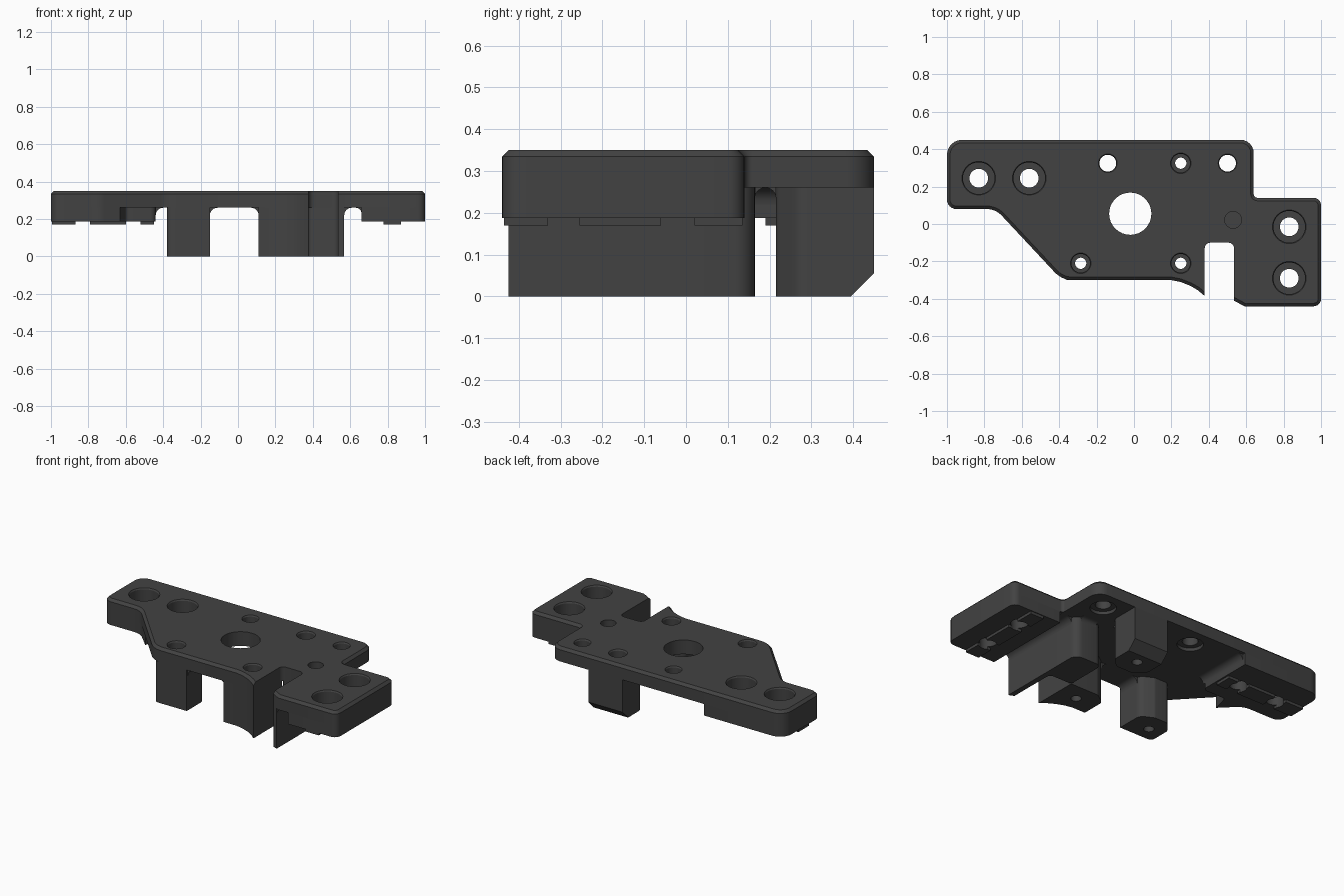
import bpy, bmesh, math
from mathutils import Vector

if "Cube" in bpy.data.objects:
    bpy.data.objects.remove(bpy.data.objects["Cube"])

grey = bpy.data.materials.new("dark_grey")
grey.diffuse_color = (0.055, 0.055, 0.055, 1)
grey.use_nodes = True
grey.node_tree.nodes["Principled BSDF"].inputs["Base Color"].default_value = grey.diffuse_color
parts = []


def rounded(pts):
    """Corner list (x, y, radius) to an outline with arc corners."""
    out = []
    for i, (x, y, r) in enumerate(pts):
        p = Vector((x, y))
        if r == 0:
            out.append(p)
            continue
        a = (Vector(pts[i - 1][:2]) - p).normalized()
        b = (Vector(pts[(i + 1) % len(pts)][:2]) - p).normalized()
        half = a.angle(b) / 2
        c = p + (a + b).normalized() * (r / math.sin(half))
        s, e = p + a * (r / math.tan(half)) - c, p + b * (r / math.tan(half)) - c
        sweep = math.pi - 2 * half
        for k in range(7):
            t = k / 6
            out.append(c + (s * math.sin((1 - t) * sweep) + e * math.sin(t * sweep)) / math.sin(sweep))
    return out


def finish(name, bm):
    bmesh.ops.recalc_face_normals(bm, faces=bm.faces[:])
    me = bpy.data.meshes.new(name)
    bm.to_mesh(me)
    bm.free()
    ob = bpy.data.objects.new(name, me)
    bpy.context.collection.objects.link(ob)
    me.materials.append(grey)
    parts.append(ob)
    return ob


def prism(pts, z0, z1):
    bm = bmesh.new()
    f = bm.faces.new([bm.verts.new((p[0], p[1], z0)) for p in pts])
    g = bmesh.ops.extrude_face_region(bm, geom=[f])["geom"]
    bmesh.ops.translate(bm, vec=(0, 0, z1 - z0), verts=[v for v in g if isinstance(v, bmesh.types.BMVert)])
    return bm


def box(name, x0, x1, y0, y1, z0, z1):
    return finish(name, prism([(x0, y0), (x1, y0), (x1, y1), (x0, y1)], z0, z1))


def cove(name, corner, direction, start, end, axis, r=0.04, z=0.26):
    """Concave fillet strip under the plate, running along the given axis."""
    prof = [(0, 0), (r, 0)]
    prof += [(r - r * math.sin(t * math.pi / 12), -r + r * math.cos(t * math.pi / 12)) for t in range(1, 7)]
    bm = bmesh.new()
    rings = []
    for s in (start, end):
        ring = []
        for d, h in prof:
            q = corner + direction * d
            ring.append(bm.verts.new((q, s, z + h) if axis == "y" else (s, q, z + h)))
        rings.append(ring)
        bm.faces.new(ring)
    for i in range(len(prof)):
        j = (i + 1) % len(prof)
        bm.faces.new((rings[0][i], rings[0][j], rings[1][j], rings[1][i]))
    finish(name, bm)


# Main plate with chamfered upper rim
sweep_curve = [(0.20, -0.30, 0), (0.25, -0.31, 0), (0.30, -0.33, 0), (0.34, -0.353, 0), (0.378, -0.385, 0)]
outline = [(-1, 0.45, 0.08), (-1, 0.08, 0.05), (-0.74, 0.08, 0.11), (-0.385, -0.30, 0.13)] + sweep_curve + [
    (0.378, -0.10, 0.03), (0.535, -0.10, 0.03), (0.535, -0.41, 0), (0.59, -0.44, 0),
    (1, -0.44, 0.04), (1, 0.14, 0.04), (0.64, 0.14, 0.02), (0.64, 0.45, 0.07)]
bm = prism(rounded(outline), 0.26, 0.35)


def in_slot(v):
    return 0.37 < v.co.x < 0.54 and -0.42 < v.co.y < -0.09


rim = [e for e in bm.edges if all(v.co.z > 0.34 for v in e.verts) and not all(in_slot(v) for v in e.verts)]
bmesh.ops.bevel(bm, geom=rim, offset=0.016, segments=1, affect="EDGES")
finish("main_plate", bm)

# Thick mounting pads at both ends
finish("left_pad", prism(rounded([(-1, 0.45, 0.08), (-1, 0.08, 0.05), (-0.74, 0.08, 0.11),
                                  (-0.63, -0.03, 0), (-0.60, 0.08, 0.02), (-0.44, 0.08, 0.03),
                                  (-0.44, 0.45, 0)]), 0.187, 0.26))
finish("right_pad", prism(rounded([(0.66, 0.14, 0), (0.66, -0.44, 0), (1, -0.44, 0.04),
                                   (1, 0.14, 0.04)]), 0.187, 0.26))

# Locating rails under the pads
for i, (a, b) in enumerate([(-0.995, -0.87), (-0.79, -0.60), (-0.52, -0.45)]):
    box(f"left_rail_{i}", a, b, 0.19, 0.295, 0.17, 0.187)
for i, (a, b) in enumerate([(-0.435, -0.33), (-0.255, -0.06), (0.02, 0.135)]):
    box(f"right_rail_{i}", 0.778, 0.872, a, b, 0.17, 0.187)

# Front posts, the right one joined to the slot wall
finish("front_left_post", prism(rounded([(-0.38, -0.30, 0.03), (-0.15, -0.30, 0), (-0.15, -0.13, 0.05),
                                         (-0.23, -0.09, 0.03), (-0.32, -0.09, 0.03), (-0.38, -0.16, 0.04)]), 0, 0.26))
finish("front_right_post", prism(rounded([(0.11, -0.30, 0)] + sweep_curve + [
    (0.378, -0.10, 0), (0.18, -0.10, 0.04), (0.11, -0.15, 0.04)]), 0, 0.26))
finish("slot_wall", prism(rounded([(0.378, -0.10, 0.02), (0.535, -0.10, 0.03), (0.535, -0.41, 0),
                                   (0.568, -0.425, 0), (0.568, 0.165, 0.05), (0.378, 0.165, 0.04)]), 0, 0.26))

# Rear post with a sloped lower back edge
bm = prism(rounded([(0.13, 0.45, 0), (0.13, 0.27, 0.05), (0.19, 0.215, 0.04), (0.31, 0.215, 0.04),
                    (0.37, 0.27, 0.05), (0.37, 0.45, 0)]), 0, 0.26)
cut = bmesh.ops.bisect_plane(bm, geom=bm.verts[:] + bm.edges[:] + bm.faces[:], plane_co=(0, 0.395, 0),
                             plane_no=(0, 1, -1), clear_outer=True)
bmesh.ops.holes_fill(bm, edges=[e for e in cut["geom_cut"] if isinstance(e, bmesh.types.BMEdge)])
finish("rear_post", bm)

# Fillets where posts and pads meet the plate
cove("left_post_fillet", -0.15, 1, -0.29, -0.15, "y")
cove("right_post_fillet", 0.11, -1, -0.29, -0.15, "y")
cove("wall_fillet", 0.568, 1, -0.42, 0.13, "y")
cove("right_pad_fillet", 0.66, -1, -0.43, 0.13, "y", 0.03)
cove("left_pad_fillet", -0.44, 1, 0.08, 0.43, "y")
cove("rear_post_fillet", 0.215, -1, 0.18, 0.32, "x", 0.025)
cove("wall_back_fillet", 0.165, 1, 0.42, 0.53, "x", 0.025)

# Hole cutters: stacked (radius, height) profiles
holes = []
for x, y in [(-0.83, 0.245), (-0.56, 0.245), (0.83, -0.015), (0.83, -0.29)]:
    holes.append((x, y, [(0.05, -0.1), (0.05, 0.24), (0.085, 0.24), (0.085, 0.342), (0.096, 0.36)]))
for x, y in [(0.25, 0.325), (-0.285, -0.21), (0.25, -0.21)]:
    holes.append((x, y, [(0.03, -0.1), (0.03, 0.283), (0.05, 0.283), (0.05, 0.342), (0.061, 0.36)]))
for x, y in [(-0.14, 0.325), (0.5, 0.325)]:
    holes.append((x, y, [(0.075, 0.1), (0.075, 0.28), (0.045, 0.28), (0.045, 0.342), (0.056, 0.36)]))
holes.append((-0.02, 0.055, [(0.113, 0.1), (0.113, 0.4)]))
holes.append((0.53, 0.022, [(0.045, 0.285), (0.045, 0.4)]))
bm = bmesh.new()
N = 32
for x, y, prof in holes:
    rings = [[bm.verts.new((x + r * math.cos(2 * math.pi * k / N), y + r * math.sin(2 * math.pi * k / N), z))
              for k in range(N)] for r, z in prof]
    bm.faces.new(rings[0][::-1])
    bm.faces.new(rings[-1])
    for lo, hi in zip(rings, rings[1:]):
        for k in range(N):
            m = (k + 1) % N
            bm.faces.new((lo[k], lo[m], hi[m], hi[k]))
cutter = finish("hole_cutter", bm)
cutter.hide_render = True
parts.remove(cutter)

# Cut the holes and shade
for ob in parts:
    mod = ob.modifiers.new("holes", "BOOLEAN")
    mod.operation, mod.solver, mod.object = "DIFFERENCE", "EXACT", cutter
bpy.context.view_layer.update()
deps = bpy.context.evaluated_depsgraph_get()
baked = [bpy.data.meshes.new_from_object(ob.evaluated_get(deps)) for ob in parts]
for ob, me in zip(parts, baked):
    ob.modifiers.clear()
    ob.data = me
    ob.select_set(True)
bpy.data.objects.remove(cutter)
bpy.context.view_layer.objects.active = parts[0]
bpy.ops.object.shade_smooth_by_angle(angle=math.radians(30))
